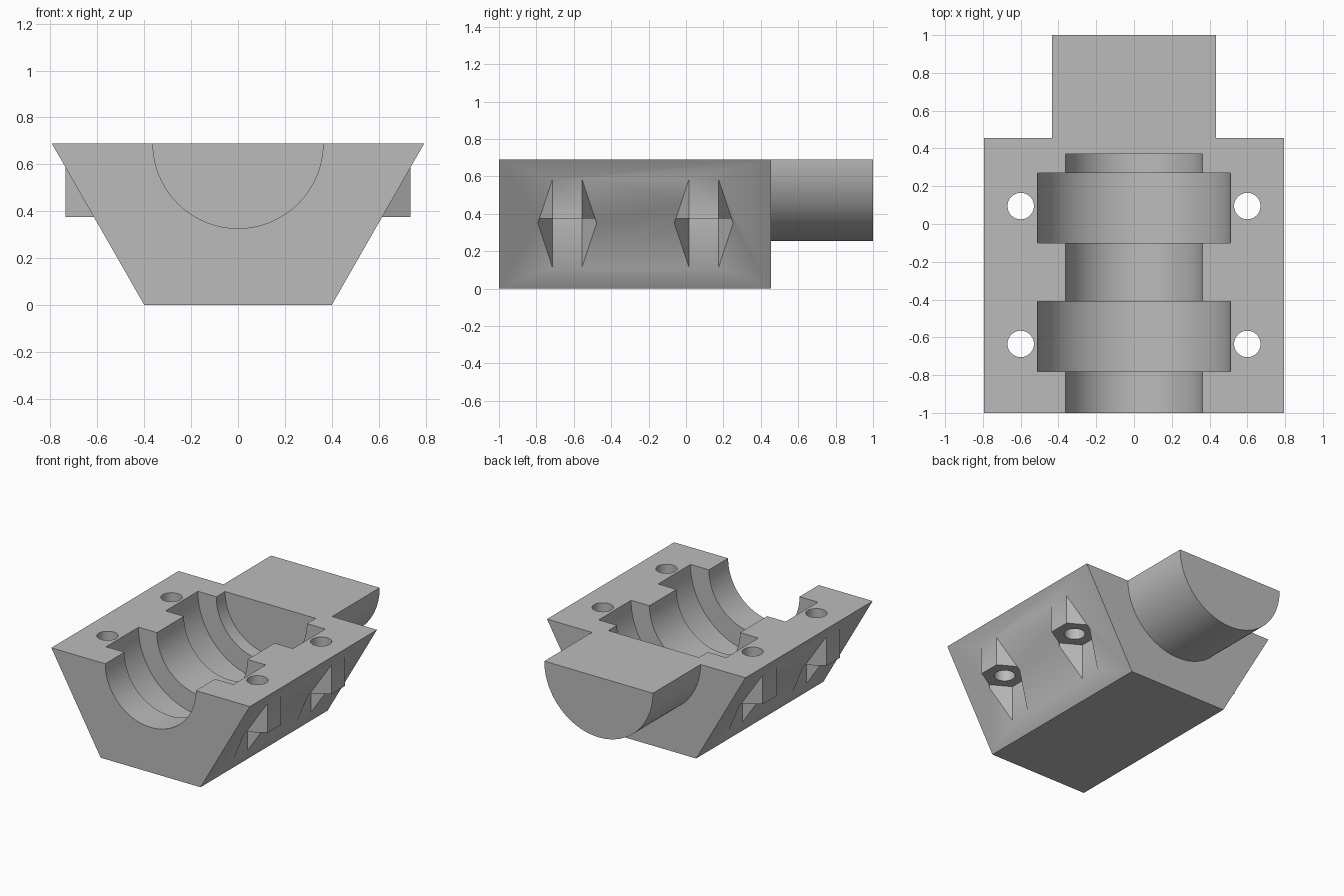
import bpy, bmesh, math
from mathutils import Vector

if "Cube" in bpy.data.objects:
    bpy.data.objects.remove(bpy.data.objects["Cube"], do_unlink=True)

TOP, FRONT, BACK = 0.69, -1.0, 0.455
HOLES = [(sx * 0.6, y) for sx in (-1, 1) for y in (-0.635, 0.095)]

grey = bpy.data.materials.new("plain_grey")
grey.use_nodes = True
colour = (0.5, 0.5, 0.5, 1)
grey.diffuse_color = colour
grey.node_tree.nodes["Principled BSDF"].inputs["Base Color"].default_value = colour


def prism(name, profile, axis, low, high):
    """Extrude a 2D profile along y (profile is x, z) or z (profile is x, y)."""
    def place(a, b, t):
        return Vector((a, t, b)) if axis == "y" else Vector((a, b, t))
    bm = bmesh.new()
    face = bm.faces.new([bm.verts.new(place(a, b, low)) for a, b in profile])
    side = bmesh.ops.extrude_face_region(bm, geom=[face])["geom"]
    bmesh.ops.translate(bm, vec=place(0, 0, high - low),
                        verts=[v for v in side if isinstance(v, bmesh.types.BMVert)])
    bmesh.ops.recalc_face_normals(bm, faces=bm.faces)
    mesh = bpy.data.meshes.new(name)
    bm.to_mesh(mesh)
    bm.free()
    mesh.materials.append(grey)
    ob = bpy.data.objects.new(name, mesh)
    bpy.context.collection.objects.link(ob)
    return ob


def arc(cx, cy, r, sides, start=0.0, sweep=2 * math.pi):
    count = sides if sweep > 6 else sides + 1
    return [(cx + r * math.cos(start + sweep * i / sides),
             cy + r * math.sin(start + sweep * i / sides)) for i in range(count)]


def combine(target, tool, operation):
    mod = target.modifiers.new(tool.name, "BOOLEAN")
    mod.operation, mod.solver, mod.object = operation, "EXACT", tool
    bpy.context.view_layer.objects.active = target
    bpy.ops.object.modifier_apply(modifier=mod.name)
    bpy.data.objects.remove(tool, do_unlink=True)


# Tapered block with a half-round plug at the back
block = prism("bearing_block", [(-0.4, 0), (0.4, 0), (0.795, TOP), (-0.795, TOP)],
              "y", FRONT, BACK)
plug = prism("rear_plug", arc(0, TOP, 0.435, 64, math.pi, math.pi), "y", 0.41, 1.0)
combine(block, plug, "UNION")

# Hexagonal bosses standing out of the sloped sides
for x, y in HOLES:
    combine(block, prism("hex_boss", arc(x, y, 0.157, 6, math.pi / 2), "z", 0.375, 0.64), "UNION")

# Stepped half-round bore
for r, low, high in [(0.363, -1.1, 0.37), (0.51, -0.78, -0.41), (0.51, -0.1, 0.27)]:
    combine(block, prism("bore_cutter", arc(0, TOP, r, 128), "y", low, high), "DIFFERENCE")

# Nut pockets under the bosses, and bolt holes through them
for x, y in HOLES:
    combine(block, prism("nut_pocket", arc(x, y, 0.157, 6, math.pi / 2), "z", -0.1, 0.375), "DIFFERENCE")
    combine(block, prism("bolt_hole", arc(x, y, 0.07, 48), "z", 0.2, 0.8), "DIFFERENCE")

bpy.ops.object.select_all(action="DESELECT")
block.select_set(True)
bpy.context.view_layer.objects.active = block
bpy.ops.object.shade_smooth_by_angle(angle=math.radians(30))
